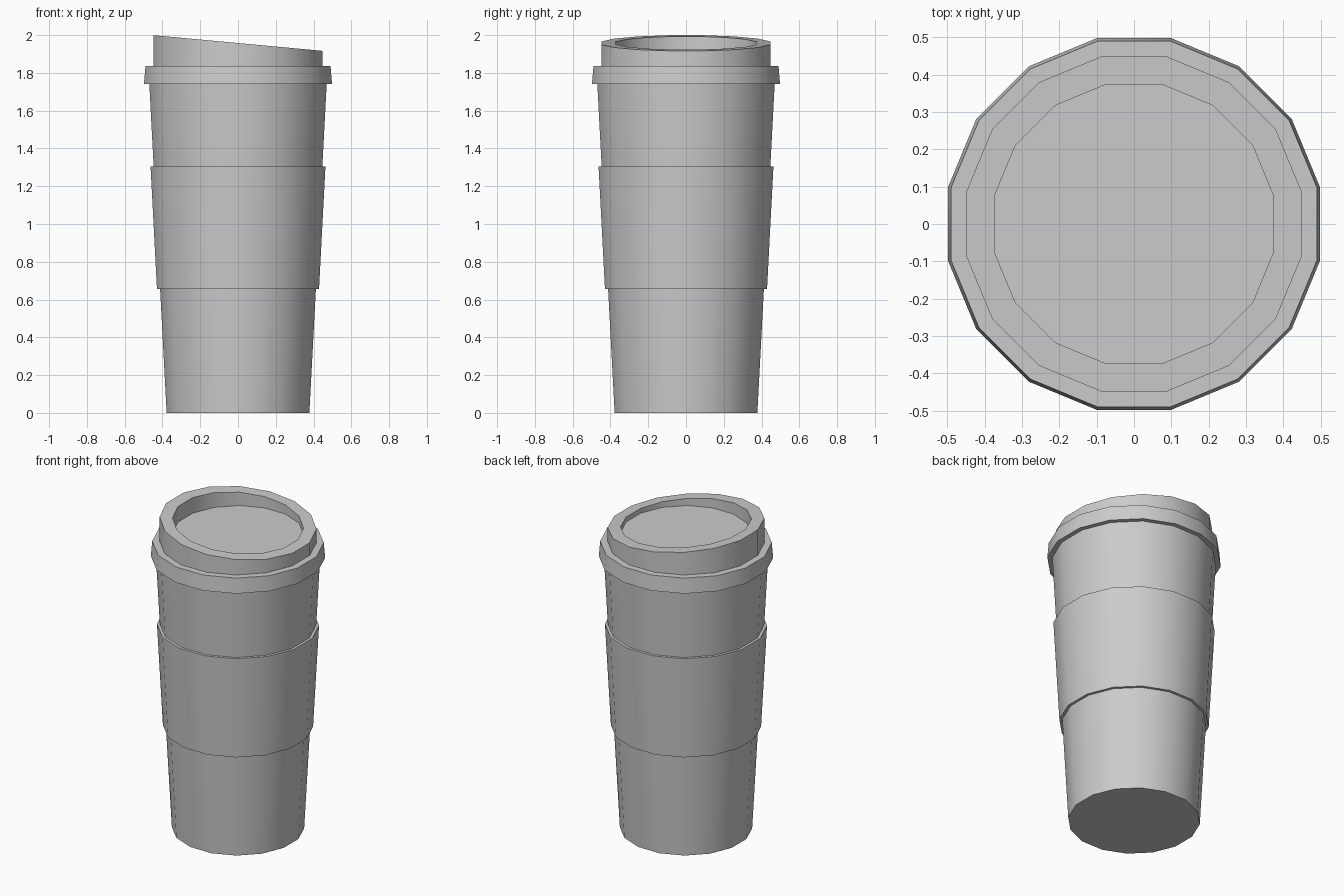
import bpy
import bmesh
import math

SIDES = 16
FLAT = math.cos(math.pi / SIDES)   # flat-to-corner ratio

cube = bpy.data.objects.get("Cube")
if cube:
    bpy.data.objects.remove(cube, do_unlink=True)

grey = bpy.data.materials.new("plain grey")
grey.use_nodes = True
colour = (0.6, 0.6, 0.6, 1)
grey.diffuse_color = colour
grey.node_tree.nodes["Principled BSDF"].inputs["Base Color"].default_value = colour


def slanted(x):
    """Height of the sloping lid top."""
    return 1.958 - 0.0926 * x


def lathe(name, profile, closed=False):
    """Turn (flat radius, height) points; a height may be a function of x."""
    bm = bmesh.new()
    rings = []
    for radius, height in profile:
        ring = []
        for i in range(SIDES):
            a = math.tau * (i + 0.5) / SIDES
            x, y = (radius / FLAT * f(a) for f in (math.cos, math.sin))
            ring.append(bm.verts.new((x, y, height(x) if callable(height) else height)))
        rings.append(ring)
    pairs = list(zip(rings, rings[1:]))
    if closed:
        pairs.append((rings[-1], rings[0]))
    else:
        bm.faces.new(rings[0][::-1])
        bm.faces.new(rings[-1])
    for low, high in pairs:
        for i in range(SIDES):
            j = (i + 1) % SIDES
            bm.faces.new((low[i], low[j], high[j], high[i]))
    bmesh.ops.recalc_face_normals(bm, faces=bm.faces)
    mesh = bpy.data.meshes.new(name)
    bm.to_mesh(mesh)
    bm.free()
    mesh.materials.append(grey)
    obj = bpy.data.objects.new(name, mesh)
    bpy.context.collection.objects.link(obj)
    bpy.ops.object.select_all(action="DESELECT")
    obj.select_set(True)
    bpy.context.view_layer.objects.active = obj
    bpy.ops.object.shade_smooth_by_angle(angle=math.radians(30))
    return obj


# Tapered cup
lathe("cup_body", [(0.378, 0), (0.47, 1.75)])

# Grip sleeve around the middle
lathe("sleeve", [(0.408, 0.655), (0.429, 0.655), (0.463, 1.305), (0.442, 1.305)], closed=True)

# Lid: flared rim, slanted collar and sunken floor
lathe("lid", [(0.46, 1.74), (0.498, 1.74), (0.49, 1.836), (0.448, 1.836),
              (0.448, slanted), (0.374, slanted), (0.374, 1.892)])
